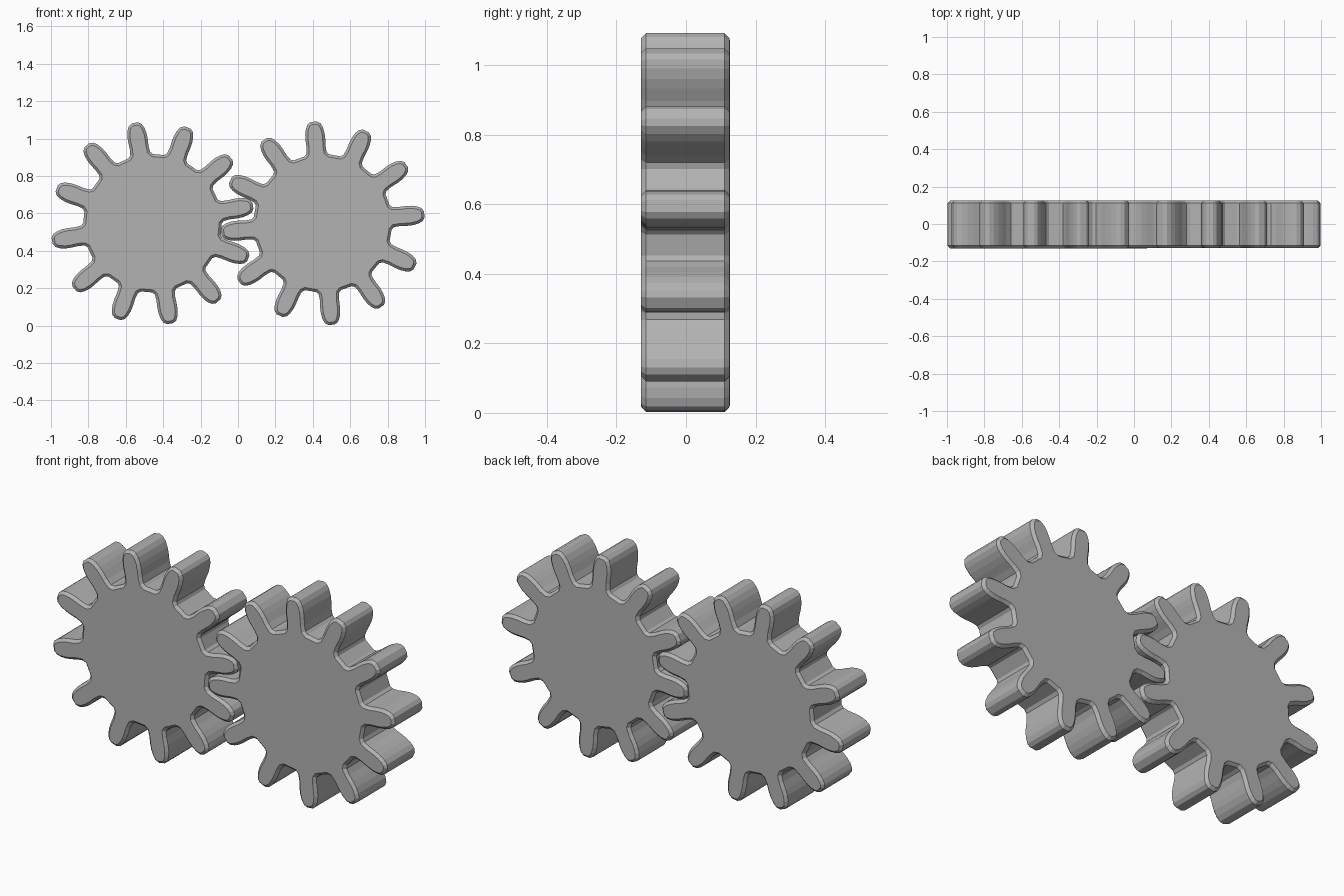
import bpy, bmesh, math

cube = bpy.data.objects.get("Cube")
if cube:
    bpy.data.objects.remove(cube, do_unlink=True)

TEETH = 12
FRONT, BACK = -0.13, 0.126

# Half of one tooth: (distance from gear centre, half width)
HALF_TOOTH = [(0.364, 0.066), (0.378, 0.054), (0.41, 0.051), (0.45, 0.053),
              (0.48, 0.052), (0.51, 0.046), (0.533, 0.035), (0.545, 0.017)]

grey = bpy.data.materials.new("plain grey")
grey.use_nodes = True
GREY = (0.45, 0.45, 0.45, 1)
grey.diffuse_color = GREY
grey.node_tree.nodes["Principled BSDF"].inputs["Base Color"].default_value = GREY


def gear_outline(turn):
    """Closed outline in x and z, one mirrored tooth at a time."""
    tooth = [(r, -w) for r, w in HALF_TOOTH] + [(r, w) for r, w in reversed(HALF_TOOTH)]
    points = []
    for i in range(TEETH):
        a = math.radians(turn) + math.tau * i / TEETH
        c, s = math.cos(a), math.sin(a)
        points += [(r * c - w * s, r * s + w * c) for r, w in tooth]
    return points


def make_gear(name, x, z, turn, shrink=0.0):
    bm = bmesh.new()
    front = [bm.verts.new((px, FRONT + shrink, pz)) for px, pz in gear_outline(turn)]
    face = bm.faces.new(front)
    # Extrude the outline to full thickness
    result = bmesh.ops.extrude_face_region(bm, geom=[face], use_keep_orig=True)
    for v in result["geom"]:
        if isinstance(v, bmesh.types.BMVert):
            v.co.y = BACK - shrink
    bmesh.ops.recalc_face_normals(bm, faces=bm.faces[:])
    # Chamfer both rims
    rims = [e for e in bm.edges if abs(e.verts[0].co.y - e.verts[1].co.y) < 1e-5]
    bmesh.ops.bevel(bm, geom=rims, offset=0.014, segments=1, affect="EDGES",
                    profile=0.5, clamp_overlap=True)
    bmesh.ops.recalc_face_normals(bm, faces=bm.faces[:])
    mesh = bpy.data.meshes.new(name)
    bm.to_mesh(mesh)
    bm.free()
    mesh.materials.append(grey)
    gear = bpy.data.objects.new(name, mesh)
    gear.location = (x, 0, z)
    bpy.context.collection.objects.link(gear)
    return gear


# Two meshing gears, side by side
make_gear("right_gear", -0.457, 0.547, 10)
make_gear("left_gear", 0.453, 0.547, 5, shrink=0.001)
